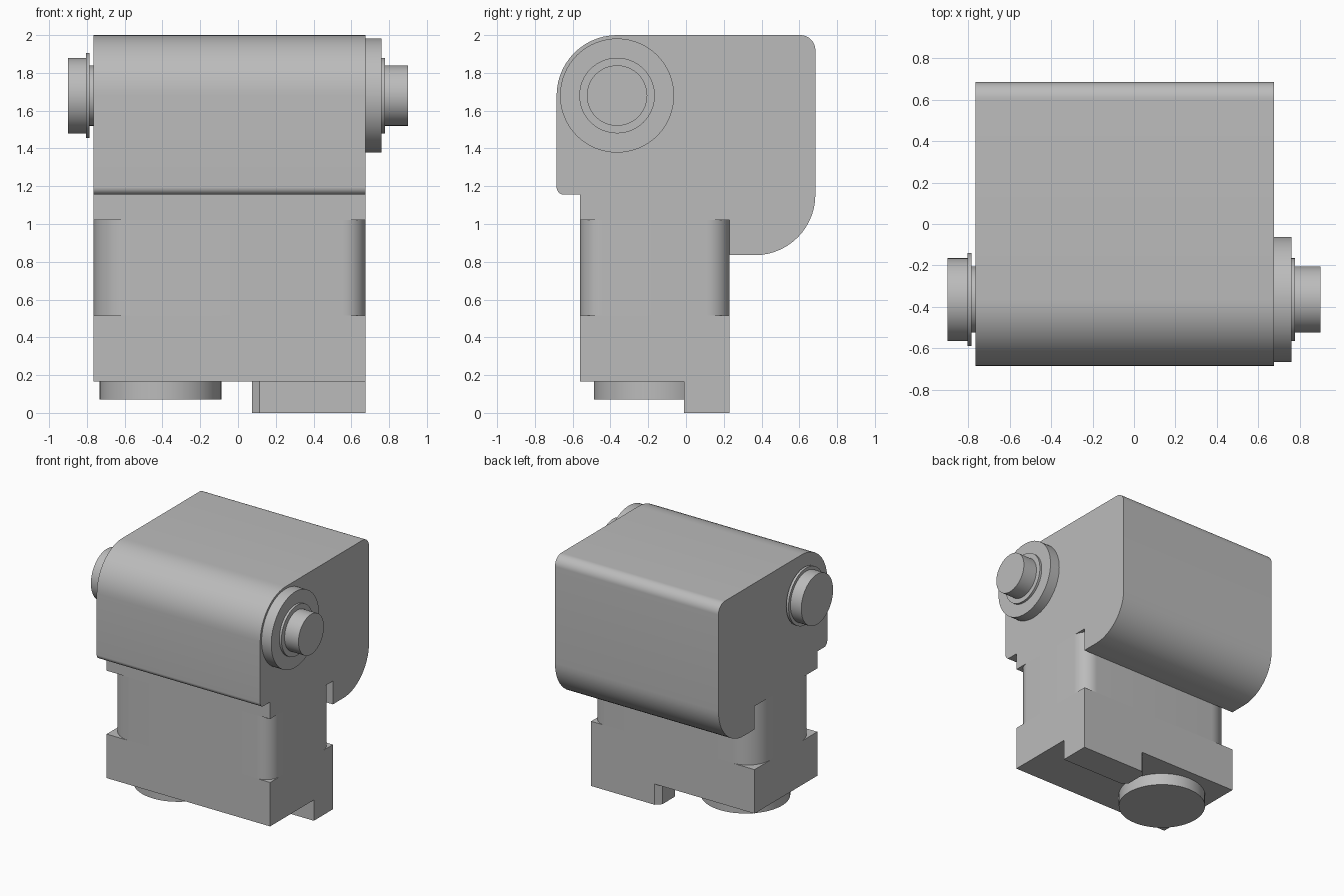
import bpy, bmesh, math
from mathutils import Vector

cube = bpy.data.objects.get("Cube")
if cube:
    bpy.data.objects.remove(cube, do_unlink=True)

# Single grey finish
grey = bpy.data.materials.new("light_grey")
grey.use_nodes = True
grey.diffuse_color = (0.5, 0.5, 0.5, 1)
grey.node_tree.nodes["Principled BSDF"].inputs["Base Color"].default_value = (0.5, 0.5, 0.5, 1)

LEFT, RIGHT = 0.675, -0.765      # side walls
FRONT, BACK = -0.56, 0.23        # neck walls
MID_Y = (FRONT + BACK) / 2


def rounded(corners, steps=14):
    """Outline from (u, v, radius) corners; one step gives a chamfer."""
    out = []
    for i, (u, v, r) in enumerate(corners):
        p = Vector((u, v))
        if r == 0:
            out.append(p)
            continue
        to_prev = (Vector(corners[i - 1][:2]) - p).normalized()
        to_next = (Vector(corners[(i + 1) % len(corners)][:2]) - p).normalized()
        centre = p + (to_prev + to_next) * r
        for k in range(steps + 1):
            t = math.pi / 2 * k / steps
            out.append(centre - to_next * r * math.cos(t) - to_prev * r * math.sin(t))
    return out


def extrude(name, outline, place, start, end):
    """Prism of an outline; place(u, v, w) maps it into space."""
    bm = bmesh.new()
    verts = [bm.verts.new(place(p[0], p[1], start)) for p in outline]
    face = bm.faces.new(verts)
    new = bmesh.ops.extrude_face_region(bm, geom=[face])["geom"]
    offset = Vector(place(0, 0, end)) - Vector(place(0, 0, start))
    bmesh.ops.translate(bm, vec=offset, verts=[g for g in new if isinstance(g, bmesh.types.BMVert)])
    bmesh.ops.recalc_face_normals(bm, faces=bm.faces)
    mesh = bpy.data.meshes.new(name)
    bm.to_mesh(mesh)
    bm.free()
    mesh.materials.append(grey)
    obj = bpy.data.objects.new(name, mesh)
    bpy.context.collection.objects.link(obj)
    bpy.ops.object.select_all(action='DESELECT')
    obj.select_set(True)
    bpy.context.view_layer.objects.active = obj
    bpy.ops.object.shade_smooth_by_angle(angle=math.radians(30))
    return obj


def along_x(u, v, w):
    return (w, u, v)


def along_z(u, v, w):
    return (u, v, w)


def disc(name, centre, radius, place, start, end, sides=64):
    ring = [(centre[0] + radius * math.cos(math.tau * k / sides),
             centre[1] + radius * math.sin(math.tau * k / sides)) for k in range(sides)]
    return extrude(name, ring, place, start, end)


# Overhanging housing with the top of the neck, as one side profile
housing = rounded([
    (-0.685, 2.0, 0.32), (0.685, 2.0, 0.08), (0.685, 0.835, 0.32),
    (BACK, 0.835, 0), (BACK, 1.02, 0), (FRONT, 1.02, 0),
    (FRONT, 1.155, 0), (-0.685, 1.155, 0.04)])
extrude("housing", housing, along_x, RIGHT, LEFT)

# Waist with rounded upright corners, wider rounding on the right
waist = rounded([(RIGHT, FRONT, 0.2), (LEFT, FRONT, 0.12),
                 (LEFT, BACK, 0.12), (RIGHT, BACK, 0.2)])
extrude("waist", waist, along_z, 0.515, 1.02)

# Square base block
base = rounded([(RIGHT, FRONT, 0), (LEFT, FRONT, 0), (LEFT, BACK, 0), (RIGHT, BACK, 0)])
extrude("base_block", base, along_z, 0.165, 0.515)

# Foot with chamfered inner corners
foot = rounded([(0.075, -0.01, 0.04), (LEFT, -0.01, 0), (LEFT, BACK, 0),
                (0.075, BACK, 0.04)], steps=1)
extrude("foot", foot, along_z, 0, 0.165)

# Round pad under the base
disc("round_pad", (-0.41, MID_Y), 0.322, along_z, 0.07, 0.165)

# Stepped pivot pins on both sides
PIVOT = (-0.365, 1.68)
for name, radius, start, end in [
        ("left_collar", 0.302, LEFT, 0.76), ("left_washer", 0.2, 0.76, 0.778),
        ("left_pin", 0.16, 0.778, 0.9), ("right_neck", 0.16, -0.785, RIGHT),
        ("right_flange", 0.225, -0.805, -0.785), ("right_knob", 0.2, -0.9, -0.805)]:
    disc(name, PIVOT, radius, along_x, start, end)
